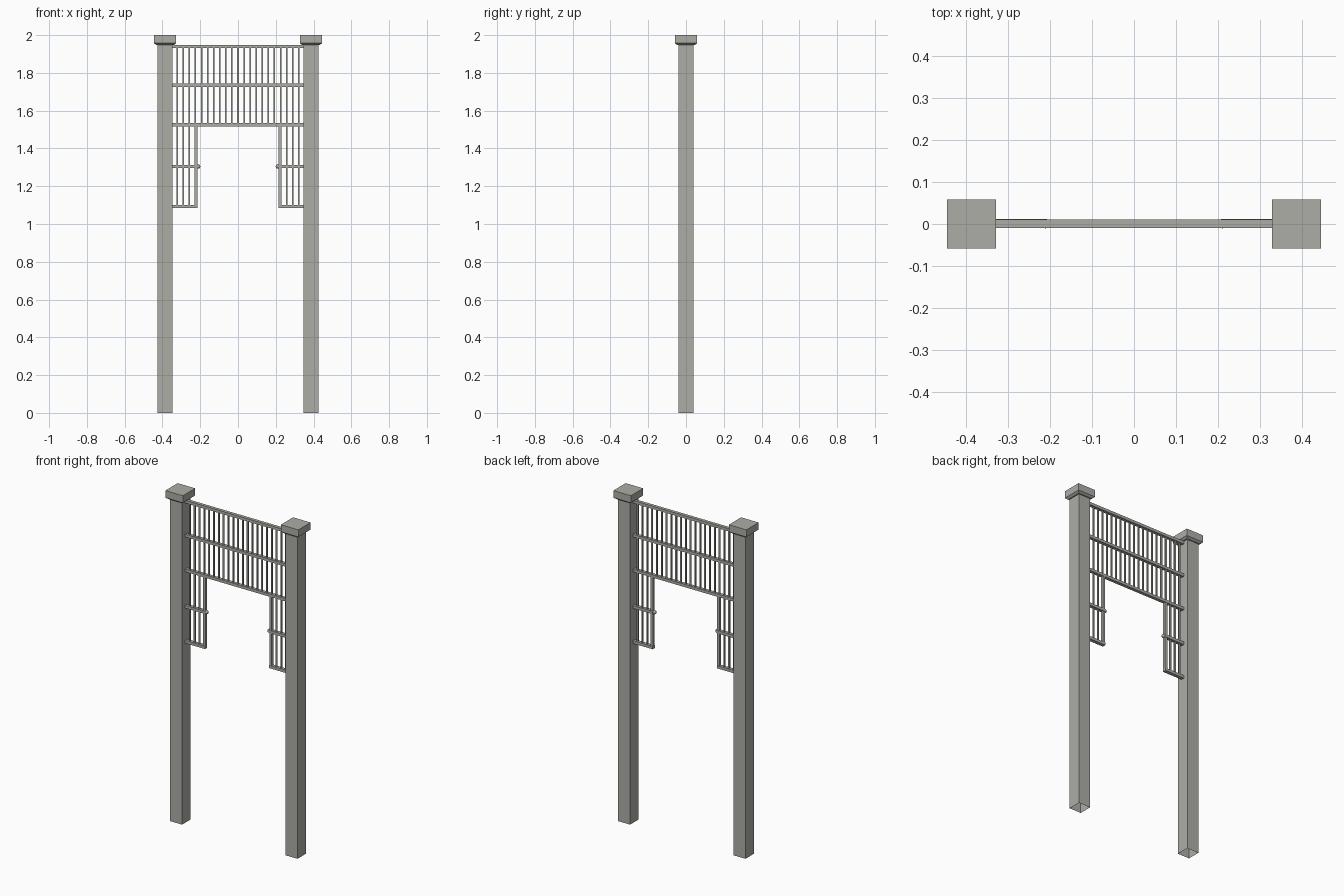
import bpy, bmesh, math
from mathutils import Matrix, Vector

if "Cube" in bpy.data.objects:
    bpy.data.objects.remove(bpy.data.objects["Cube"])

metal = bpy.data.materials.new("warm_grey_metal")
metal.diffuse_color = (0.42, 0.42, 0.39, 1)
metal.use_nodes = True
metal.node_tree.nodes["Principled BSDF"].inputs["Base Color"].default_value = metal.diffuse_color


def finish(name, bm):
    bmesh.ops.recalc_face_normals(bm, faces=bm.faces)
    mesh = bpy.data.meshes.new(name)
    bm.to_mesh(mesh)
    bm.free()
    mesh.materials.append(metal)
    obj = bpy.data.objects.new(name, mesh)
    bpy.context.collection.objects.link(obj)
    return obj


def lofted_square(name, x, levels, open_bottom=False):
    """Stack of square sections given as (z, half width)."""
    bm = bmesh.new()
    rings = [[bm.verts.new((x + sx * h, sy * h, z))
              for sx, sy in ((-1, -1), (1, -1), (1, 1), (-1, 1))] for z, h in levels]
    for a, b in zip(rings, rings[1:]):
        for i in range(4):
            j = (i + 1) % 4
            bm.faces.new((a[i], a[j], b[j], b[i]))
    bm.faces.new(rings[-1])
    if not open_bottom:
        bm.faces.new(rings[0][::-1])
    return finish(name, bm)


def box(name, x0, x1, y0, y1, z0, z1):
    """Box between the given limits."""
    size = Vector((abs(x1 - x0), y1 - y0, z1 - z0))
    mid = Vector((x0 + x1, y0 + y1, z0 + z1)) / 2
    bm = bmesh.new()
    bmesh.ops.create_cube(bm, size=1,
                          matrix=Matrix.Translation(mid) @ Matrix.Diagonal(size).to_4x4())
    return finish(name, bm)


def rail(name, x0, x1, z, back=0.0105):
    return box(name, x0, x1, -0.009, back, z - 0.0085, z + 0.0085)


def bar(name, x, z0, z1, half=0.004):
    return box(name, x - half, x + half, 0.001 - half, 0.001 + half, z0, z1)


TOP, MID, LOW = 1.94, 1.735, 1.525
SIDE_MID, SIDE_LOW = 1.305, 1.093
STEP = 0.0322

# Hollow posts and caps with a short bevelled underside
for side, s in (("left", -1), ("right", 1)):
    lofted_square(side + "_post", s * 0.386, [(0, 0.0395), (1.952, 0.0395)], True)
    lofted_square(side + "_cap", s * 0.386,
                  [(1.947, 0.046), (1.957, 0.0585), (2.0, 0.0585)])

# Full-width rails
for name, z in (("top", TOP), ("middle", MID), ("lower", LOW)):
    rail(name + "_rail", -0.352, 0.352, z)

# Upper vertical bars
for i in range(-10, 11):
    bar("upper_bar", i * STEP, LOW, TOP)

# Hanging side panels
for side, s in (("left", -1), ("right", 1)):
    bar(side + "_edge_bar", s * 0.222, SIDE_LOW, LOW, 0.008)
    rail(side + "_bottom_rail", s * 0.352, s * 0.214, SIDE_LOW, 0.012)
    rail(side + "_middle_rail", s * 0.352, s * 0.214, SIDE_MID, 0.012)
    for i in (8, 9, 10):
        bar(side + "_panel_bar", s * i * STEP, SIDE_LOW, LOW)
    # Rounded rail end
    bm = bmesh.new()
    bmesh.ops.create_uvsphere(bm, u_segments=10, v_segments=6, radius=0.0115,
                              matrix=Matrix.Translation((s * 0.21, 0.001, SIDE_MID)))
    finish(side + "_rail_knob", bm)
